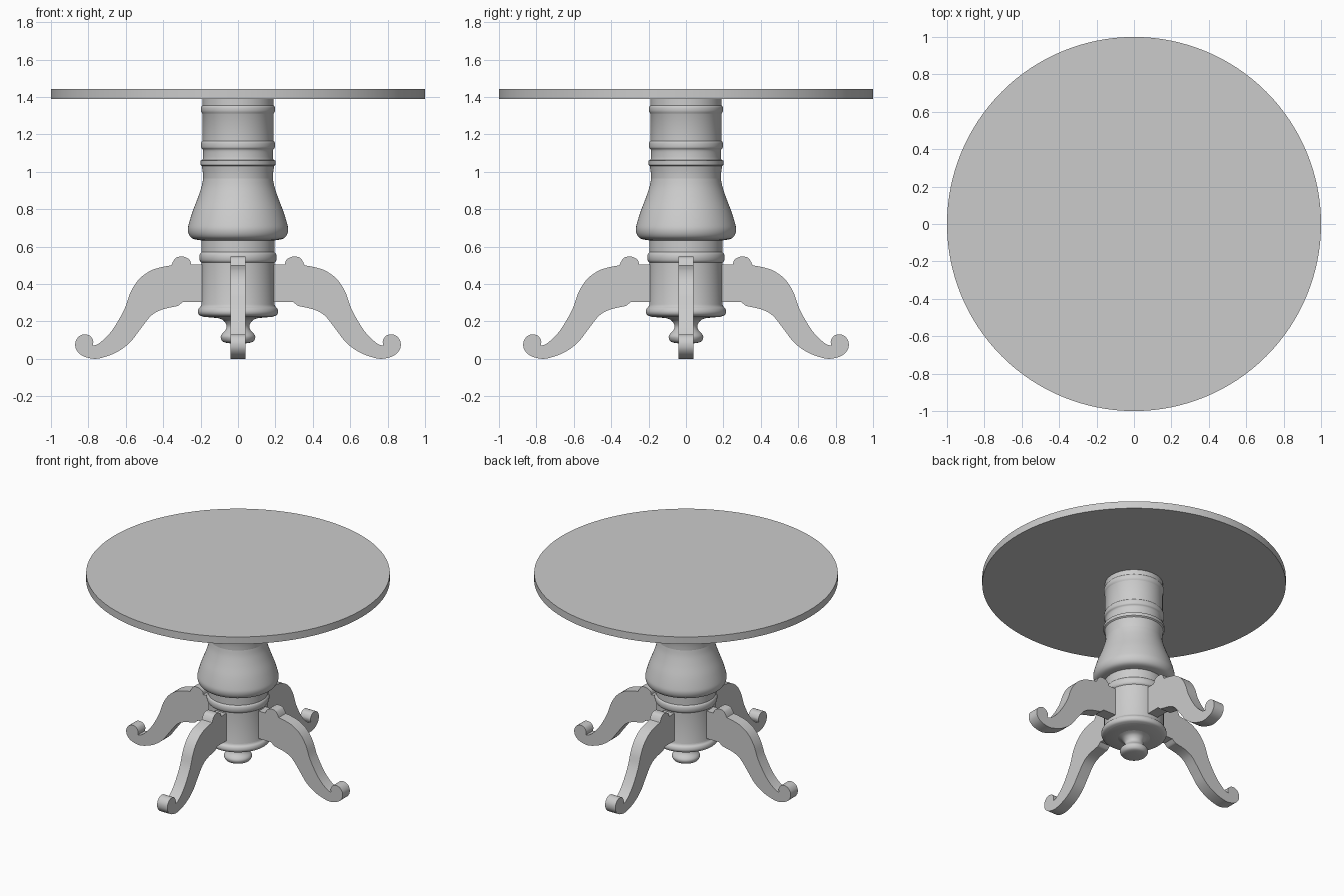
import bpy, bmesh, math
from mathutils import Vector, Matrix


def smooth_path(sections, n=5):
    """Catmull-Rom through each section; section joints stay sharp."""
    out = []
    for sec in sections:
        p = [Vector(q) for q in sec]
        p = [p[0]] + p + [p[-1]]
        for i in range(1, len(p) - 2):
            a, b, c, d = p[i - 1:i + 3]
            steps = 1 if len(sec) == 2 else n
            for k in range(steps):
                t = k / steps
                out.append(0.5 * (2 * b + (c - a) * t + (2 * a - 5 * b + 4 * c - d) * t * t
                                  + (3 * b - a - 3 * c + d) * t ** 3))
        out.append(p[-1])
    return [q for i, q in enumerate(out) if i == 0 or (q - out[i - 1]).length > 1e-5]


def make_object(name, bm, angle=35):
    bmesh.ops.recalc_face_normals(bm, faces=bm.faces)
    mesh = bpy.data.meshes.new(name)
    bm.to_mesh(mesh)
    bm.free()
    ob = bpy.data.objects.new(name, mesh)
    bpy.context.collection.objects.link(ob)
    bpy.ops.object.select_all(action='DESELECT')
    ob.select_set(True)
    bpy.context.view_layer.objects.active = ob
    bpy.ops.object.shade_smooth_by_angle(angle=math.radians(angle))
    return ob


def lathe(name, sections, segs=64):
    bm = bmesh.new()
    rings = []
    for r, z in smooth_path(sections):
        rings.append([bm.verts.new((r * math.cos(2 * math.pi * i / segs),
                                    r * math.sin(2 * math.pi * i / segs), z)) for i in range(segs)])
    for a, b in zip(rings, rings[1:]):
        for i in range(segs):
            j = (i + 1) % segs
            bm.faces.new((a[i], a[j], b[j], b[i]))
    bm.faces.new(rings[0])
    bm.faces.new(rings[-1])
    return make_object(name, bm)


# Round table top
bm = bmesh.new()
bmesh.ops.create_cone(bm, cap_ends=True, segments=128, radius1=1, radius2=1, depth=0.052,
                      matrix=Matrix.Translation((0, 0, 1.416)))
make_object("table_top", bm)

# Upper column with turned beads and collar
lathe("upper_column", [
    [(0.19, 1.395), (0.19, 1.355)],
    [(0.19, 1.355), (0.197, 1.345), (0.197, 1.325), (0.19, 1.31)],
    [(0.19, 1.31), (0.19, 1.165)],
    [(0.19, 1.165), (0.197, 1.155), (0.197, 1.13), (0.187, 1.115), (0.187, 1.08), (0.19, 1.063)],
    [(0.19, 1.063), (0.201, 1.06)],
    [(0.201, 1.06), (0.201, 1.037)],
    [(0.201, 1.037), (0.193, 1.03)],
    [(0.193, 1.03), (0.188, 0.995), (0.186, 0.96)]])

# Bell-shaped bulge
lathe("column_bell", [
    [(0.186, 0.965), (0.195, 0.92), (0.215, 0.86), (0.242, 0.79), (0.262, 0.725), (0.268, 0.69),
     (0.26, 0.66), (0.24, 0.642), (0.2, 0.634), (0.17, 0.632)]])

# Lower column holding the legs, with bead and foot moulding
lathe("lower_column", [
    [(0.196, 0.64), (0.196, 0.57)],
    [(0.196, 0.57), (0.204, 0.56), (0.207, 0.543), (0.204, 0.525), (0.196, 0.515)],
    [(0.196, 0.515), (0.196, 0.29)],
    [(0.196, 0.29), (0.2, 0.28), (0.211, 0.268), (0.215, 0.25), (0.207, 0.234), (0.185, 0.225)],
    [(0.185, 0.225), (0.1, 0.217)]])

# Hanging finial under the column
lathe("finial", [
    [(0.12, 0.222), (0.08, 0.207), (0.062, 0.18), (0.066, 0.155), (0.088, 0.13), (0.092, 0.112),
     (0.08, 0.092), (0.05, 0.084), (0.01, 0.082)]], 48)

# Scrolled leg outline (distance from the axis, height)
leg_outline = smooth_path([
    [(0.17, 0.305), (0.17, 0.505)],
    [(0.17, 0.505), (0.25, 0.505)],
    [(0.25, 0.505), (0.258, 0.528), (0.28, 0.543), (0.305, 0.547), (0.33, 0.541), (0.346, 0.522),
     (0.356, 0.5)],
    [(0.356, 0.5), (0.41, 0.49), (0.47, 0.47), (0.53, 0.425), (0.575, 0.355), (0.61, 0.26),
     (0.675, 0.15), (0.74, 0.085), (0.778, 0.07)],
    [(0.778, 0.07), (0.774, 0.095), (0.79, 0.122), (0.82, 0.131), (0.85, 0.12), (0.869, 0.09),
     (0.866, 0.052), (0.838, 0.02), (0.79, 0.003), (0.74, 0.003), (0.655, 0.032), (0.58, 0.085),
     (0.525, 0.155), (0.465, 0.23), (0.41, 0.262), (0.335, 0.28)],
    [(0.335, 0.28), (0.318, 0.285), (0.295, 0.305)],
    [(0.295, 0.305), (0.2, 0.305)]])

# Four legs around the column
for i, name in enumerate(("right", "back", "left", "front")):
    bm = bmesh.new()
    face = bm.faces.new([bm.verts.new((x, -0.041, z)) for x, z in leg_outline])
    ext = bmesh.ops.extrude_face_region(bm, geom=[face], use_keep_orig=True)
    verts = [v for v in ext["geom"] if isinstance(v, bmesh.types.BMVert)]
    bmesh.ops.translate(bm, verts=verts, vec=(0, 0.082, 0))
    bmesh.ops.rotate(bm, verts=bm.verts, cent=(0, 0, 0), matrix=Matrix.Rotation(i * math.pi / 2, 3, 'Z'))
    make_object(name + "_leg", bm, 40)
